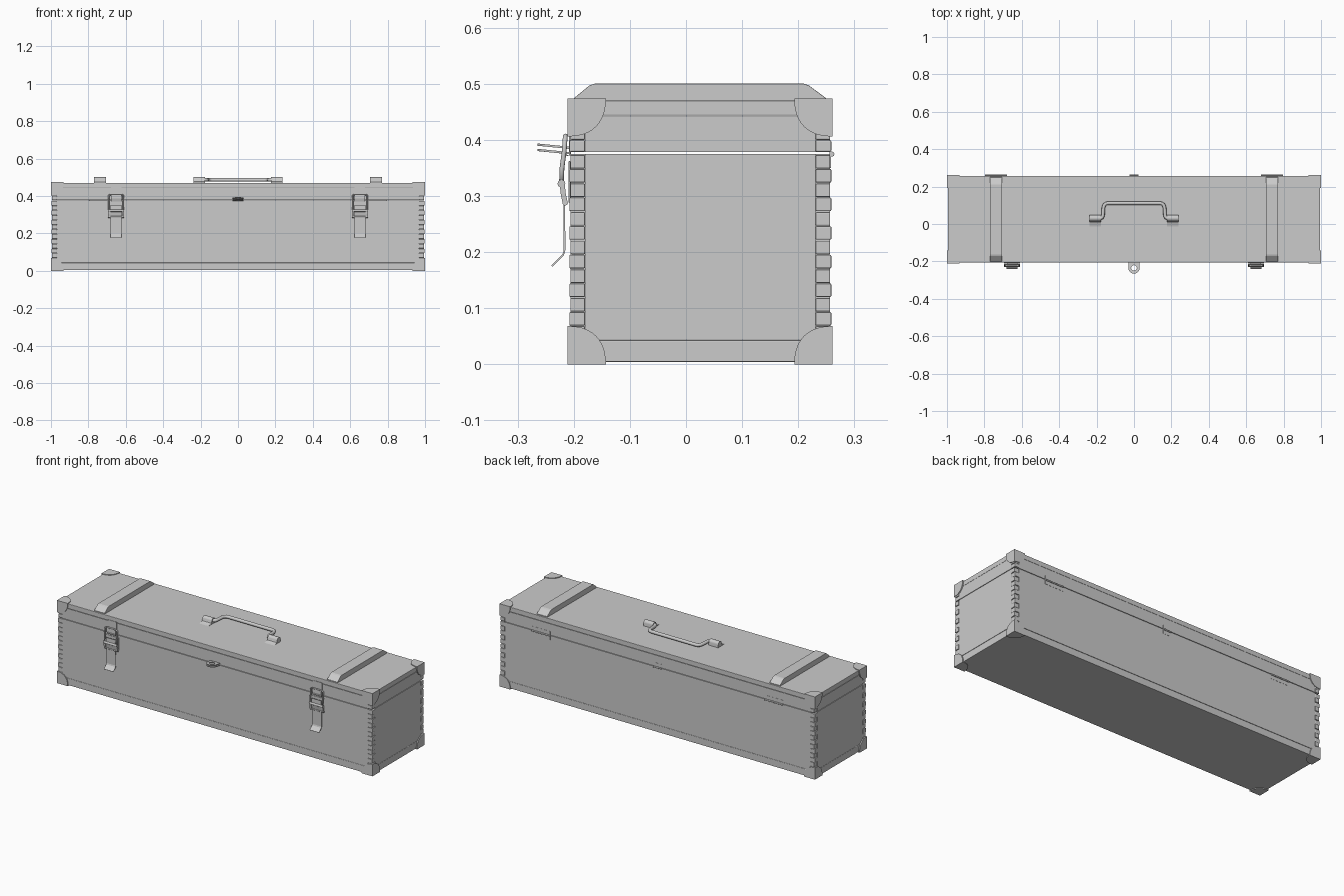
import bpy, bmesh
from math import pi, cos, sin
from mathutils import Matrix, Vector

if "Cube" in bpy.data.objects:
    bpy.data.objects.remove(bpy.data.objects["Cube"])

YF, YB, XE = -0.206, 0.257, 0.994      # board faces of the box
T = 0.026                              # board thickness


def finish(name, bm, bevel=0.0, smooth=False):
    bmesh.ops.recalc_face_normals(bm, faces=bm.faces)
    me = bpy.data.meshes.new(name)
    bm.to_mesh(me)
    bm.free()
    ob = bpy.data.objects.new(name, me)
    bpy.context.collection.objects.link(ob)
    if bevel:
        m = ob.modifiers.new("bevel", 'BEVEL')
        m.width, m.segments = bevel, 2
    if smooth:
        bpy.ops.object.select_all(action='DESELECT')
        ob.select_set(True)
        bpy.context.view_layer.objects.active = ob
        bpy.ops.object.shade_smooth_by_angle()
    return ob


def boxes(name, items, bevel=0.0):
    bm = bmesh.new()
    for x0, x1, y0, y1, z0, z1 in items:
        mat = Matrix.Translation(((x0 + x1) / 2, (y0 + y1) / 2, (z0 + z1) / 2)) \
            @ Matrix.Diagonal((x1 - x0, y1 - y0, z1 - z0, 1))
        bmesh.ops.create_cube(bm, size=1, matrix=mat)
    return finish(name, bm, bevel)


def prism(name, profile, x0, x1, bevel=0.0, smooth=False):
    """Closed (y, z) profile extruded along x."""
    bm = bmesh.new()
    f = bm.faces.new([bm.verts.new((x0, y, z)) for y, z in profile])
    r = bmesh.ops.extrude_face_region(bm, geom=[f])
    bmesh.ops.translate(bm, vec=(x1 - x0, 0, 0),
                        verts=[v for v in r['geom'] if isinstance(v, bmesh.types.BMVert)])
    return finish(name, bm, bevel, smooth)


def ribbon(name, path, cx, width, t):
    """Sheet metal strip following a (y, z) path, thickened in y/z."""
    pts = [Vector(p) for p in path]
    side = []
    for i, p in enumerate(pts):
        d = (pts[min(i + 1, len(pts) - 1)] - pts[max(i - 1, 0)]).normalized()
        side.append(Vector((-d.y, d.x)) * t / 2)
    prof = [p + s for p, s in zip(pts, side)] + [p - s for p, s in zip(pts, side)][::-1]
    return prism(name, prof, cx - width / 2, cx + width / 2)


def rod(name, pts, radius, cyclic=False):
    cu = bpy.data.curves.new(name, 'CURVE')
    cu.dimensions, cu.bevel_depth, cu.bevel_resolution = '3D', radius, 3
    cu.use_fill_caps = True
    sp = cu.splines.new('POLY')
    sp.points.add(len(pts) - 1)
    for p, c in zip(sp.points, pts):
        p.co = (*c, 1)
    sp.use_cyclic_u, sp.use_smooth = cyclic, True
    ob = bpy.data.objects.new(name, cu)
    bpy.context.collection.objects.link(ob)
    return ob


# wooden boards of the lower box and of the lid
E = 0.002


def walls(name, z0, z1):
    boxes(name, [(-XE + T, XE - T, YF, YF + T, z0, z1),
                 (-XE + T, XE - T, YB - T, YB, z0, z1),
                 (-XE, -XE + T, YF + T, YB - T, z0, z1),
                 (XE - T, XE, YF + T, YB - T, z0, z1)])


walls("box_walls", 0.044, 0.375)
walls("lid_walls", 0.378, 0.442)
boxes("bottom_board", [(-XE, XE, YF, YB, 0.004, 0.043)], E)
boxes("lid_board", [(-XE, XE, YF, YB, 0.443, 0.470)], E)

# finger joints: front/back board fingers alternate with end board fingers
front_slots = [(0.349 - 0.051 * k, 0.373 - 0.051 * k) for k in range(6)] + [(0.044, 0.068), (0.400, 0.423)]
end_slots = [(0.324 - 0.051 * k, 0.348 - 0.051 * k) for k in range(6)] + [(0.379, 0.399), (0.424, 0.442)]
ff, ef = [], []
for s in (-1, 1):
    for y0, y1, g in ((YF, YF + T, -1), (YB - T, YB, 1)):
        xa, xb = sorted((s * (XE - T), s * (XE + 0.003)))
        ff += [(xa, xb, y0, y1, a, b) for a, b in front_slots]
        xa, xb = sorted((s * (XE - T), s * XE))
        ya, yb = (y0 - 0.002, y1) if g < 0 else (y0, y1 + 0.002)
        ef += [(xa, xb, ya, yb, a, b) for a, b in end_slots]
boxes("long_board_fingers", ff, E)
boxes("end_board_fingers", ef, E)

# metal corner caps: three rounded quarter plates on each of eight corners
bm = bmesh.new()
R, TH = 0.068, 0.007
for sx in (-1, 1):
    for cy, sy in ((-0.211, -1), (0.261, 1)):
        for cz, sz in ((0, -1), (0.474, 1)):
            c, s = Vector((sx, cy, cz)), (sx, sy, sz)
            for ax in range(3):
                u, w = (ax + 1) % 3, (ax + 2) % 3
                vs = [bm.verts.new(c)]
                for i in range(11):
                    a = pi / 2 * i / 10
                    p = c.copy()
                    p[u] -= s[u] * R * cos(a) ** 0.85 if i < 10 else 0
                    p[w] -= s[w] * R * sin(a) ** 0.85
                    vs.append(bm.verts.new(p))
                f = bm.faces.new(vs)
                r = bmesh.ops.extrude_face_region(bm, geom=[f])
                off = Vector()
                off[ax] = -s[ax] * TH
                bmesh.ops.translate(bm, vec=off, verts=[v for v in r['geom'] if isinstance(v, bmesh.types.BMVert)])
finish("corner_caps", bm)

# chamfered battens across the lid
for side, x in (("left", -0.738), ("right", 0.738)):
    prism(side + "_lid_batten",
          [(-0.2, 0.468), (-0.2, 0.474), (-0.172, 0.497), (-0.163, 0.5), (0.21, 0.5),
           (0.219, 0.497), (0.25, 0.474), (0.25, 0.468)], x - 0.033, x + 0.033, 0.0015)

# back hinges
for side, x, w in (("left", -0.738, 0.116), ("right", 0.738, 0.116), ("middle", 0, 0.05)):
    rod(side + "_hinge_pin", [(x - w / 2, 0.26, 0.3745), (x + w / 2, 0.26, 0.3745)], 0.0045)
    boxes(side + "_hinge_leaves", [(x - w / 2, x + w / 2, YB - 0.001, YB + 0.001, 0.350, 0.399)])

# folded carry handle
half = [(0.205, 0.031), (0.178, 0.031), (0.170, 0.035), (0.166, 0.045), (0.163, 0.09),
        (0.158, 0.102), (0.150, 0.109), (0.138, 0.111)]
rod("carry_handle", [(-x, y, 0.486) for x, y in half] + [(x, y, 0.486) for x, y in half[::-1]], 0.0095)
for side, x in (("left", -0.207), ("right", 0.207)):
    arch = [(0.031 + 0.0155 * cos(a), 0.486 + 0.0145 * sin(a)) for a in [pi * i / 10 for i in range(11)]]
    prism(side + "_handle_mount", [(0.048, 0.469)] + arch + [(0.012, 0.477), (0.005, 0.473), (-0.02, 0.469)],
          x - 0.03, x + 0.03, 0, True)

# draw latches on the front
for side, x in (("left", -0.652), ("right", 0.652)):
    ribbon(side + "_latch_hook", [(-0.207, 0.448), (-0.207, 0.372), (-0.213, 0.372), (-0.217, 0.386), (-0.216, 0.405)],
           x, 0.056, 0.003)
    boxes(side + "_latch_base", [(x - 0.042, x + 0.042, -0.2095, YF, 0.288, 0.362)], 0.001)
    w = 0.039
    side_path = [(0, -0.222, 0.322), (0, -0.221, 0.35), (0, -0.217, 0.38), (0, -0.2155, 0.402)]
    loop = [(x - w, y, z) for _, y, z in side_path] + [(x - w + 0.008, -0.215, 0.407), (x + w - 0.008, -0.215, 0.407)] \
        + [(x + w, y, z) for _, y, z in side_path[::-1]]
    rod(side + "_latch_loop", loop, 0.0042, True)
    rod(side + "_latch_pivot", [(x - 0.043, -0.222, 0.322), (x + 0.043, -0.222, 0.322)], 0.007)
    for s in (-1, 1):
        ribbon(side + "_latch_ear", [(-0.221, 0.326), (-0.219, 0.305), (-0.215, 0.286)], x + s * 0.037, 0.012, 0.009)
    rod(side + "_latch_lower_pin", [(x - 0.043, -0.2155, 0.288), (x + 0.043, -0.2155, 0.288)], 0.005)
    ribbon(side + "_latch_lever", [(-0.221, 0.352), (-0.222, 0.318), (-0.217, 0.29), (-0.2165, 0.203), (-0.219, 0.195),
                                   (-0.239, 0.175)], x, 0.06, 0.003)

# padlock hasp: two tabs with a hole, one on the lid and one on the box
for name, z0 in (("lid_hasp_tab", 0.3885), ("box_hasp_tab", 0.379)):
    bm = bmesh.new()
    N, rings = 32, []
    for t in (-0.002, 0.002):
        outer, inner = [], []
        for i in range(N):
            c, s = cos(2 * pi * i / N), sin(2 * pi * i / N)
            k = 0.03 if s <= 0 else 0.03 / max(abs(c), abs(s))
            for lst, r in ((outer, k), (inner, 0.015)):
                lst.append(bm.verts.new((r * c, -0.235 + r * s, z0 + t - 0.1 * r * s)))
        rings += [outer, inner]
    lo, li, uo, ui = rings
    for a, b in ((lo, li), (uo, ui), (lo, uo), (li, ui)):
        for i in range(N):
            j = (i + 1) % N
            bm.faces.new((a[i], a[j], b[j], b[i]))
    finish(name, bm, 0, True)
